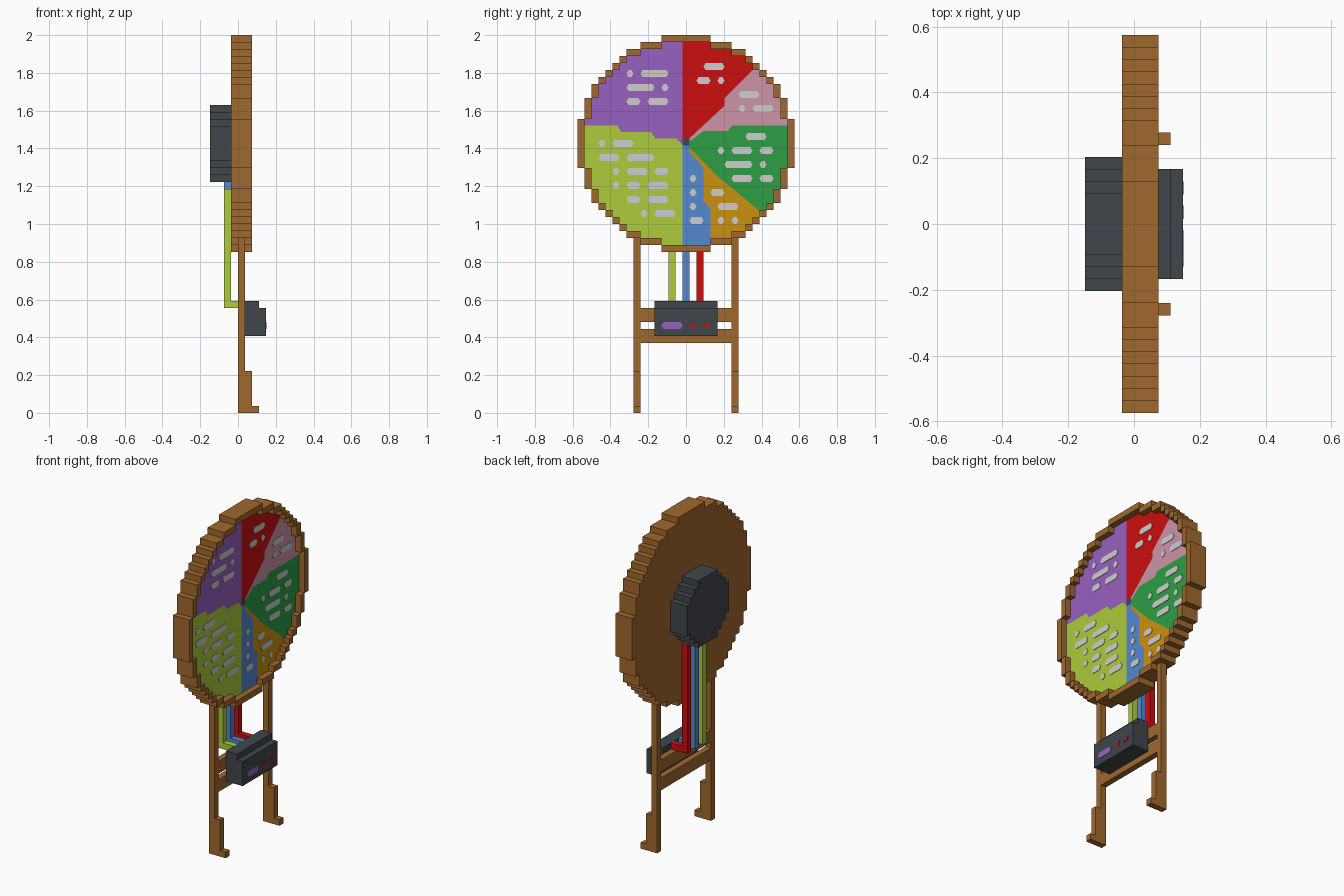
import bpy, bmesh
from mathutils import Vector

if "Cube" in bpy.data.objects:
    bpy.data.objects.remove(bpy.data.objects["Cube"])

U = 2 / 54          # one block
CZ = 38.5           # wheel centre height in blocks

COLOURS = {
    "brown wood": (160, 104, 46), "dark grey": (64, 70, 75), "light grey": (206, 206, 206),
    "purple": (152, 97, 192), "lime": (173, 204, 60), "red": (203, 14, 14),
    "pink": (206, 149, 167), "green": (44, 159, 67), "blue": (84, 137, 208),
    "orange": (203, 145, 16),
}
NAMES = list(COLOURS)
MATS = {}
for name, rgb in COLOURS.items():
    MATS[name] = bpy.data.materials.new(name)
    lin = [((c / 255 + 0.055) / 1.055) ** 2.4 for c in rgb]
    MATS[name].diffuse_color = (*lin, 1)


def finish(name, bm, mats):
    bmesh.ops.recalc_face_normals(bm, faces=bm.faces)
    bmesh.ops.scale(bm, vec=(U, U, U), verts=bm.verts)
    me = bpy.data.meshes.new(name)
    bm.to_mesh(me)
    bm.free()
    for m in mats:
        me.materials.append(MATS[m])
    ob = bpy.data.objects.new(name, me)
    bpy.context.collection.objects.link(ob)
    return ob


def prism(name, points, sweep, mat):
    """Extrude a flat outline (in blocks) along a vector."""
    bm = bmesh.new()
    face = bm.faces.new([bm.verts.new(p) for p in points])
    new = bmesh.ops.extrude_face_region(bm, geom=[face])["geom"]
    bmesh.ops.translate(bm, vec=sweep, verts=[v for v in new if isinstance(v, bmesh.types.BMVert)])
    return finish(name, bm, [mat])


def side_prism(name, xz, y0, y1, mat):
    return prism(name, [(x, y0, z) for x, z in xz], (0, y1 - y0, 0), mat)


def block_disc(x0, x1, r_out, r_in=0):
    """Stepped disc or ring made of unit blocks, between two x planes."""
    bm = bmesh.new()
    n = int(r_out) + 1
    for i in range(-n, n + 1):
        for j in range(-n, n + 1):
            d = i * i + j * j
            if d <= r_out ** 2 and (r_in == 0 or d > r_in ** 2):
                bm.faces.new([bm.verts.new((x0, i + a, CZ + j + b))
                              for a, b in ((-.5, -.5), (.5, -.5), (.5, .5), (-.5, .5))])
    bmesh.ops.remove_doubles(bm, verts=bm.verts, dist=0.01)
    back = list(bm.faces)
    new = bmesh.ops.extrude_face_region(bm, geom=back, use_keep_orig=True)["geom"]
    bmesh.ops.translate(bm, vec=(x1 - x0, 0, 0),
                        verts=[v for v in new if isinstance(v, bmesh.types.BMVert)])
    return bm


def simplify(bm):
    bmesh.ops.recalc_face_normals(bm, faces=bm.faces)
    bmesh.ops.dissolve_limit(bm, angle_limit=0.01, verts=bm.verts, edges=bm.edges,
                             delimit={'MATERIAL'})


def inside(poly, y, z):
    hit = False
    for (ay, az), (by, bz) in zip(poly, poly[1:] + poly[:1]):
        if (az > z) != (bz > z) and y < ay + (z - az) * (by - ay) / (bz - az):
            hit = not hit
    return hit


# Wheel rim and rear hub
rim = block_disc(-1, 2, 15.5, 14.5)
simplify(rim)
finish("wheel_rim", rim, ["brown wood"])
hub = block_disc(-4, -1, 5.5)
simplify(hub)
finish("rear_hub", hub, ["dark grey"])

# Wheel board: front is cut along the sector borders, first matching outline gives the colour
SECTORS = [
    ("dark grey", [(-.5, -.3), (.5, -.3), (.5, .75), (-.5, .75)]),
    ("purple", [(-17, 2.6), (-9.8, 2.6), (-9.3, 1.65), (-5, 1.65), (-4.4, .75),
                (-1.4, .75), (-.5, -.2), (-.5, 17), (-17, 17)]),
    ("lime", [(-17, -17), (-.5, -17), (-.5, 17), (-17, 17)]),
    ("red", [(-.5, .75), (.5, .75), (5.5, 5.4), (5.5, 6.5), (9.5, 10.5), (16, 17), (-.5, 17)]),
    ("green", [(.5, -.6), (.5, .3), (2.5, 1.8), (6, 1.8), (6.6, 2.6), (17, 2.6),
               (17, -15), (10.5, -9.6), (4.4, -4.6), (2.4, -2.5)]),
    ("blue", [(-.5, -.3), (.5, -.3), (.5, -1.2), (1.5, -2.3), (2.5, -3.5), (2.5, -8.3),
              (3.5, -9.2), (3.5, -17), (-.5, -17)]),
    ("pink", [(0, 0), (17, 0), (17, 17), (0, 17)]),
    ("orange", [(-17, -17), (17, -17), (17, 17), (-17, 17)]),
]
board = block_disc(-1, 1, 14.5)
for _, poly in SECTORS[:6]:
    for (ay, az), (by, bz) in zip(poly, poly[1:] + poly[:1]):
        if max(abs(ay), abs(by), abs(az), abs(bz)) == 17 and abs(ay) == abs(by) == 17:
            continue
        bmesh.ops.bisect_plane(board, geom=board.verts[:] + board.edges[:] + board.faces[:],
                               dist=0.001, plane_co=Vector((0, ay, az + CZ)),
                               plane_no=Vector((0, bz - az, ay - by)).normalized())
for f in board.faces:
    c = f.calc_center_median()
    f.material_index = 0
    if c.x > 0.99:
        f.material_index = next(NAMES.index(n) for n, p in SECTORS if inside(p, c.y, c.z - CZ))
simplify(board)
finish("wheel_board", board, NAMES)


# Dashes on the sectors: (row, first block, last block)
def dash(name, x, z, a, b, mat):
    outline = [(a - .5, 0), (a - .2, -.5), (b + .2, -.5), (b + .5, 0), (b + .2, .5), (a - .2, .5)]
    prism(name, [(x, y, z + dz) for y, dz in outline], (0.08, 0, 0), mat)


DASHES = {
    "purple": [(10, -8, -8), (10, -6, -3), (8, -8, -5), (8, -3, -3), (6, -8, -7), (6, -5, -3)],
    "red": [(11, 3, 5), (9, 2, 3), (9, 5, 5)],
    "pink": [(7, 8, 10), (5, 8, 8), (5, 10, 12)],
    "green": [(1, 9, 11), (-1, 5, 5), (-1, 7, 9), (-1, 11, 12), (-3, 6, 9), (-3, 11, 11),
              (-5, 7, 9), (-5, 11, 12)],
    "lime": [(0, -12, -12), (0, -10, -8), (-2, -12, -10), (-2, -8, -5), (-4, -10, -10),
             (-4, -8, -6), (-4, -4, -3), (-6, -10, -10), (-6, -8, -7), (-6, -5, -3),
             (-8, -8, -7), (-8, -5, -3), (-10, -6, -6), (-10, -4, -2)],
    "blue": [(-5, 1, 1), (-7, 1, 1), (-9, 1, 1), (-11, 1, 2)],
    "orange": [(-7, 4, 5), (-9, 5, 7), (-11, 5, 5), (-11, 7, 7)],
}
for sector, rows in DASHES.items():
    for k, (row, a, b) in enumerate(rows):
        dash(f"{sector}_dash_{k}", 1, CZ + row, a, b, "light grey")

# Legs with stepped feet, and two crossbars
LEG = [(0, 0), (3, 0), (3, 1), (2, 1), (2, 6), (1, 6), (1, 25), (0, 25)]
for side, y in (("left", -7), ("right", 7)):
    side_prism(f"{side}_leg", LEG, y - .5, y + .5, "brown wood")
for name, z in (("lower", 10), ("upper", 13)):
    side_prism(f"{name}_crossbar", [(0, z), (1, z), (1, z + 2), (0, z + 2)], -6.5, 6.5, "brown wood")

# Cables from the control box up to the hub
for mat, y, top in (("lime", -2, 32), ("blue", 0, 33), ("red", 2, 33)):
    side_prism(f"{mat}_cable", [(-2, 15), (1, 15), (1, 16), (-1, 16), (-1, top), (-2, top)],
               y - .5, y + .5, mat)

# Control box and its buttons
side_prism("control_box", [(1, 11), (4, 11), (4, 15), (3, 15), (3, 16), (1, 16)], -4.5, 4.5, "dark grey")
dash("display_button", 4, 12.5, -3, -1, "purple")
for k, y in enumerate((1, 3)):
    prism(f"arrow_button_{k}", [(4, y - .6, 12.5), (4, y + .5, 12), (4, y + .25, 12.5), (4, y + .5, 13)],
          (0.08, 0, 0), "red")

for m in bpy.data.materials:
    if m.users and not m.is_grease_pencil:
        m.use_nodes = True
        m.node_tree.nodes["Principled BSDF"].inputs["Base Color"].default_value = m.diffuse_color
